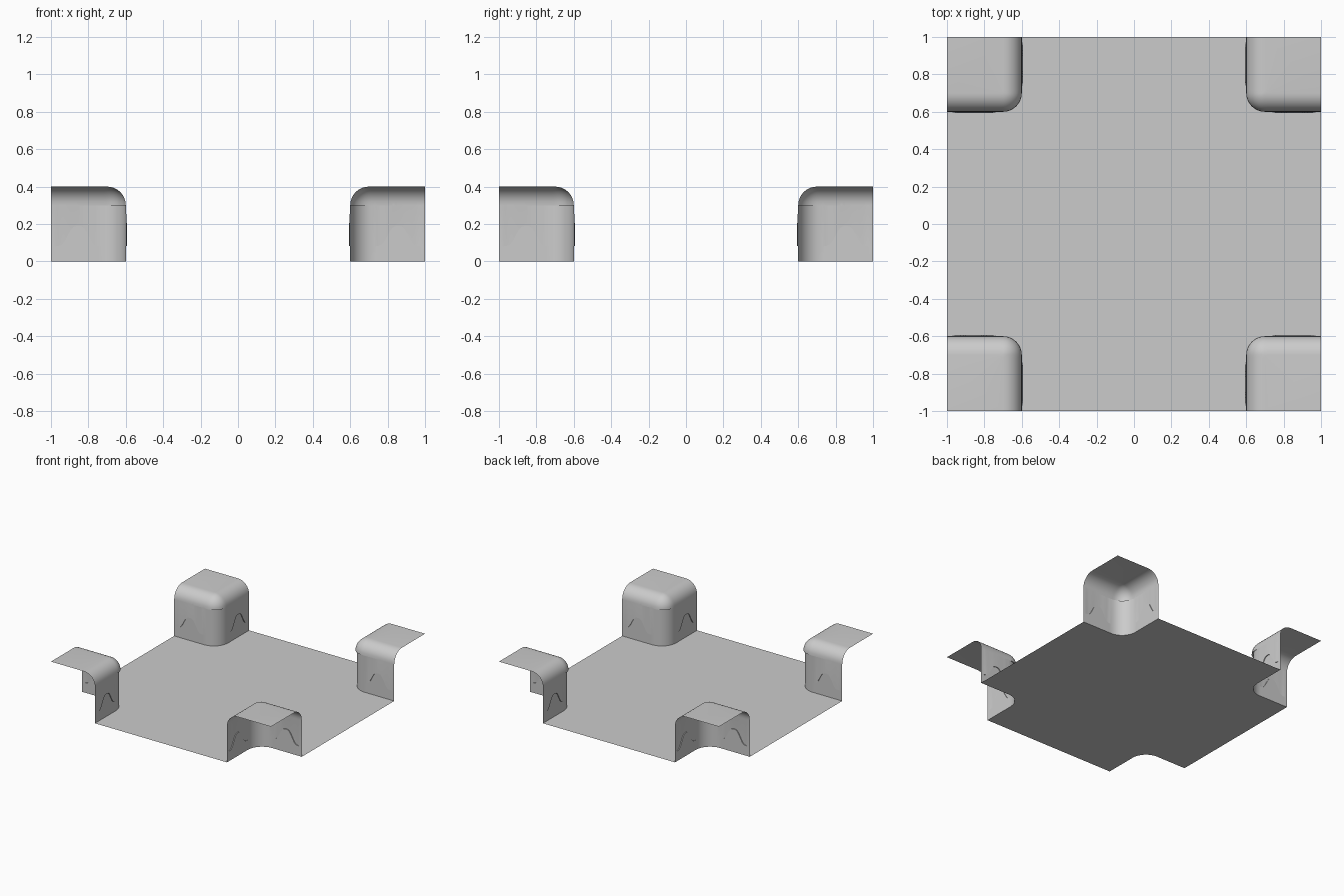
import bpy, bmesh
from math import sin, cos, pi

if "Cube" in bpy.data.objects:
    bpy.data.objects.remove(bpy.data.objects["Cube"])

N, A, R = 20, 8, 8          # wall columns, corner columns, top-rounding rows
WALL, TOP, ROUND = 0.6, 0.4, 0.1


def path(inset, radius):
    """Plan outline of a corner block: wall, rounded corner, wall (x, y, outward normal, u)."""
    w = WALL + inset
    c = w + radius
    pts = []
    for i in range(N):
        x = 1 - (1 - c) * i / N
        pts.append((x, w, 0, -1, x))
    for i in range(A + 1):
        t = -pi / 2 - pi / 2 * i / A
        pts.append((c + radius * cos(t), c + radius * sin(t), cos(t), sin(t), 0.73))
    for i in range(1, N + 1):
        y = c + (1 - c) * i / N
        pts.append((w, y, -1, 0, y))
    return pts


def arch(u):
    """Height of the draped ledge line: a bell between u = 0.73 and 0.98."""
    d = min(1, abs(u - 0.855) / 0.125)
    t = max(0, min(1, (d - 0.15) / 0.6))
    return 0.08 + 0.02 * (1 - d) + 0.09 * (1 - t * t * (3 - 2 * t))


def lip(u):
    """How far the ledge stands out, fading at both ends."""
    d = min(1, abs(u - 0.855) / 0.125)
    return 0.006 * min(1, (1 - d) * 5)


def finish(bm, name):
    bmesh.ops.remove_doubles(bm, verts=bm.verts, dist=1e-5)
    bmesh.ops.dissolve_degenerate(bm, edges=bm.edges, dist=1e-5)
    me = bpy.data.meshes.new(name)
    bm.to_mesh(me)
    bm.free()
    ob = bpy.data.objects.new(name, me)
    bpy.context.collection.objects.link(ob)
    return ob


# corner block shell: lower wall, ledge, upper wall, rounded top
low = path(0, 0.13)
rows = [
    [(x, y, 0) for x, y, a, b, u in low],
    [(x, y, arch(u)) for x, y, a, b, u in low],
    [(x + a * lip(u), y + b * lip(u), arch(u)) for x, y, a, b, u in low],
    [(x, y, TOP - ROUND) for x, y, a, b, u in low],
]
for k in range(R + 1):
    t = pi / 2 * k / R
    ins = ROUND * (1 - cos(t))
    z = TOP - ROUND + ROUND * sin(t)
    rows.append([(p[0], p[1], z) for p in path(ins, ROUND - ins)])

bm = bmesh.new()
grid = [[bm.verts.new(p) for p in row] for row in rows]
for r0, r1 in zip(grid, grid[1:]):
    for i in range(len(r0) - 1):
        bm.faces.new((r0[i], r1[i], r1[i + 1], r0[i + 1]))
last = grid[-1]
rim = last[:N + 1] + last[N + A + 1:] + [bm.verts.new((1, 1, TOP))]
bm.faces.new(rim[::-1])
block = finish(bm, "corner_block_1")
bpy.context.view_layer.objects.active = block
block.select_set(True)
bpy.ops.object.shade_smooth_by_angle(angle=pi / 6)

# the other three corners
for k in range(1, 4):
    ob = bpy.data.objects.new(f"corner_block_{k + 1}", block.data)
    ob.rotation_euler.z = k * pi / 2
    bpy.context.collection.objects.link(ob)

# floor with the four rounded corners cut away
bm = bmesh.new()
outline = []
for k in range(4):
    c, s = (1, 0, -1, 0)[k], (0, 1, 0, -1)[k]
    for p in [low[0]] + low[N:N + A + 1] + [low[-1]]:
        outline.append(bm.verts.new((p[0] * c - p[1] * s, p[0] * s + p[1] * c, 0)))
bm.faces.new(outline)
finish(bm, "floor")
